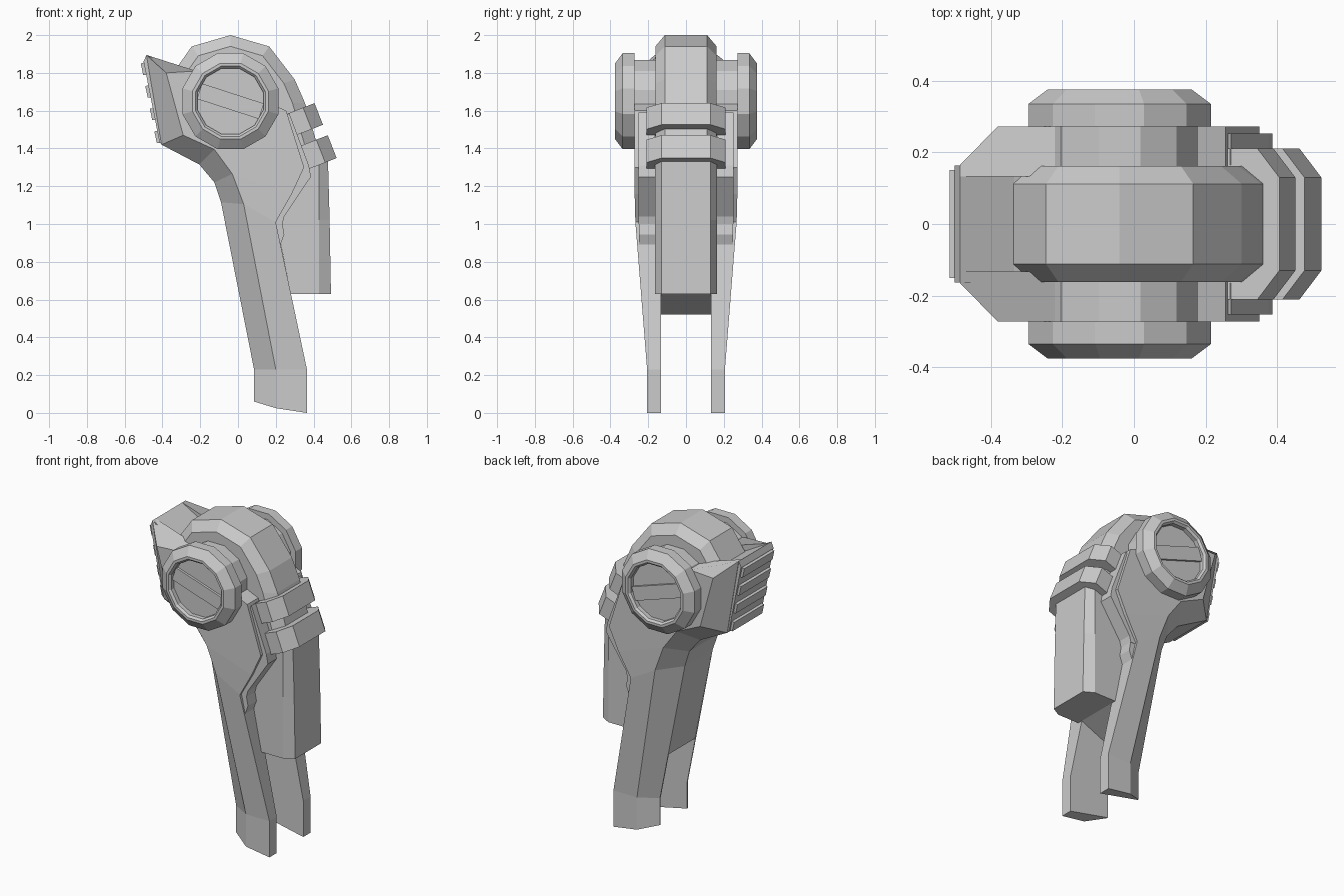
import bpy, bmesh, math

if "Cube" in bpy.data.objects:
    bpy.data.objects.remove(bpy.data.objects["Cube"])

CX, CZ = -0.04, 1.65          # pivot axis


def loft(name, rings, mirror=False):
    """Skin a list of equal-length point rings, cap both ends, optionally mirror in y."""
    bm = bmesh.new()
    rows = [[bm.verts.new(p) for p in ring] for ring in rings]
    n = len(rows[0])
    for a, b in zip(rows, rows[1:]):
        for i in range(n):
            j = (i + 1) % n
            bm.faces.new((a[i], a[j], b[j], b[i]))
    bm.faces.new(rows[0][::-1])
    bm.faces.new(rows[-1])
    bmesh.ops.recalc_face_normals(bm, faces=bm.faces)
    mesh = bpy.data.meshes.new(name)
    bm.to_mesh(mesh)
    bm.free()
    obj = bpy.data.objects.new(name, mesh)
    bpy.context.collection.objects.link(obj)
    if mirror:
        pivot = obj.modifiers.new("mirror", 'MIRROR')
        pivot.use_axis = (False, True, False)
        pivot.use_mirror_merge = False
    return obj


def slab(name, profile, y0, y1, mirror=False):
    """Extrude an xz profile between two y values."""
    return loft(name, [[(x, y, z) for x, z in profile] for y in (y0, y1)], mirror)


def circle(r, y, n=12):
    return [(CX + r * math.cos(math.tau * (i + .5) / n), y,
             CZ + r * math.sin(math.tau * (i + .5) / n)) for i in range(n)]


# Central hub with bevelled rim, running down into the clamps
hub = [(-.04, 2), (.165, 1.94), (.30, 1.765), (.355, 1.64), (.44, 1.35),
       (.15, 1.30), (-.1, 1.35), (-.34, 1.5), (-.34, 1.805), (-.245, 1.94)]
loft("hub", [[(CX + (x - CX) * s, y, CZ + (z - CZ) * s) for x, z in hub]
             for y, s in ((-.162, .83), (-.112, 1), (.112, 1), (.162, .83))])

# Pivot drums with recessed caps and slotted bars
loft("pivot_cap", [circle(r, y) for r, y in (
    (.225, .10), (.225, .272), (.263, .272), (.263, .335), (.208, .375),
    (.192, .375), (.18, .362), (.18, .335))], mirror=True)
a = math.radians(-18)
bar = [(CX + u * math.cos(a) - v * math.sin(a), CZ + u * math.sin(a) + v * math.cos(a))
       for u, v in ((-.172, -.043), (.172, -.043), (.172, .043), (-.172, .043))]
slab("pivot_bar", bar, .325, .35, mirror=True)

# Side legs: left edge, ridge, right edge per station, then left y and outer y
stations = [
    ((-.485, 1.895), (-.38, 1.80), (-.22, 1.81), .165, .272),
    ((-.405, 1.42), (-.29, 1.47), (.255, 1.60), .165, .272),
    ((-.205, 1.315), (-.125, 1.395), (.35, 1.30), .15, .272),
    ((-.125, 1.22), (-.03, 1.265), (.285, 1.16), .145, .272),
    ((-.09, 1.115), (.03, 1.105), (.20, 1.01), .14, .268),
    ((.085, .23), (.20, .23), (.365, .23), .14, .206),
    ((.085, .06), (.20, .025), (.365, 0), .14, .206)]
loft("side_leg", [[(l[0], .133, l[1]), (l[0], yl, l[1]), (m[0], yo, m[1]),
                   (r[0], yo, r[1]), (r[0], .133, r[1])]
                  for l, m, r, yl, yo in stations], mirror=True)

# Web filling the space between the legs, flush with their rear edges
left = [s[0] for s in stations[:5]]
slab("center_web", left + [(.03, .52), (.28, .63), (.35, 1.30), (.2, 1.6),
                           (-.335, 1.81)], -.138, .138)

# Rear plate and its ribs
slab("rear_plate", [(-.485, 1.895), (-.50, 1.86), (-.415, 1.43), (-.40, 1.42),
                    (-.30, 1.47), (-.335, 1.81)], -.163, .163)
for i in range(4):
    z = 1.82 - .12 * i
    x = -.487 + (1.82 - z) * .2
    slab(f"rear_rib_{i + 1}", [(x - .028, z + .03), (x + .03, z + .045),
                               (x + .03, z - .03), (x - .015, z - .03)], -.15, .15)

# Clamp bands around the arm
for i, (px, pz, length) in enumerate(((.405, 1.64, .123), (.475, 1.47, .13))):
    section = [(0, -.13), (0, .13), (-.065, .21), (-.2, .21), (-.2, -.21), (-.065, -.21)]
    loft(f"clamp_{i + 1}", [[(px + .931 * n + .364 * d, y, pz + .364 * n - .931 * d)
                             for n, y in section] for d in (0, length)])

# Bevelled block hanging below the clamps
loft("lower_block", [[(x0, -.165, z), (.43, -.165, z), (x1, -.13, z),
                      (x1, .13, z), (.43, .165, z), (x0, .165, z)]
                     for z, x0, x1 in ((.63, .28, .492), (1.02, .2, .485), (1.38, .2, .475))])

# Trim strip and small nub along the leg's forward edge
slab("edge_trim", [(.27, 1.59), (.375, 1.31), (.386, 1.25), (.245, 1.04), (.235, 1.0),
                   (.20, 1.0), (.1, 1.3)], .165, .252, mirror=True)
slab("edge_nub", [(.20, 1.01), (.235, 1.0), (.245, .945), (.225, .89), (.18, .95)],
     .155, .25, mirror=True)
